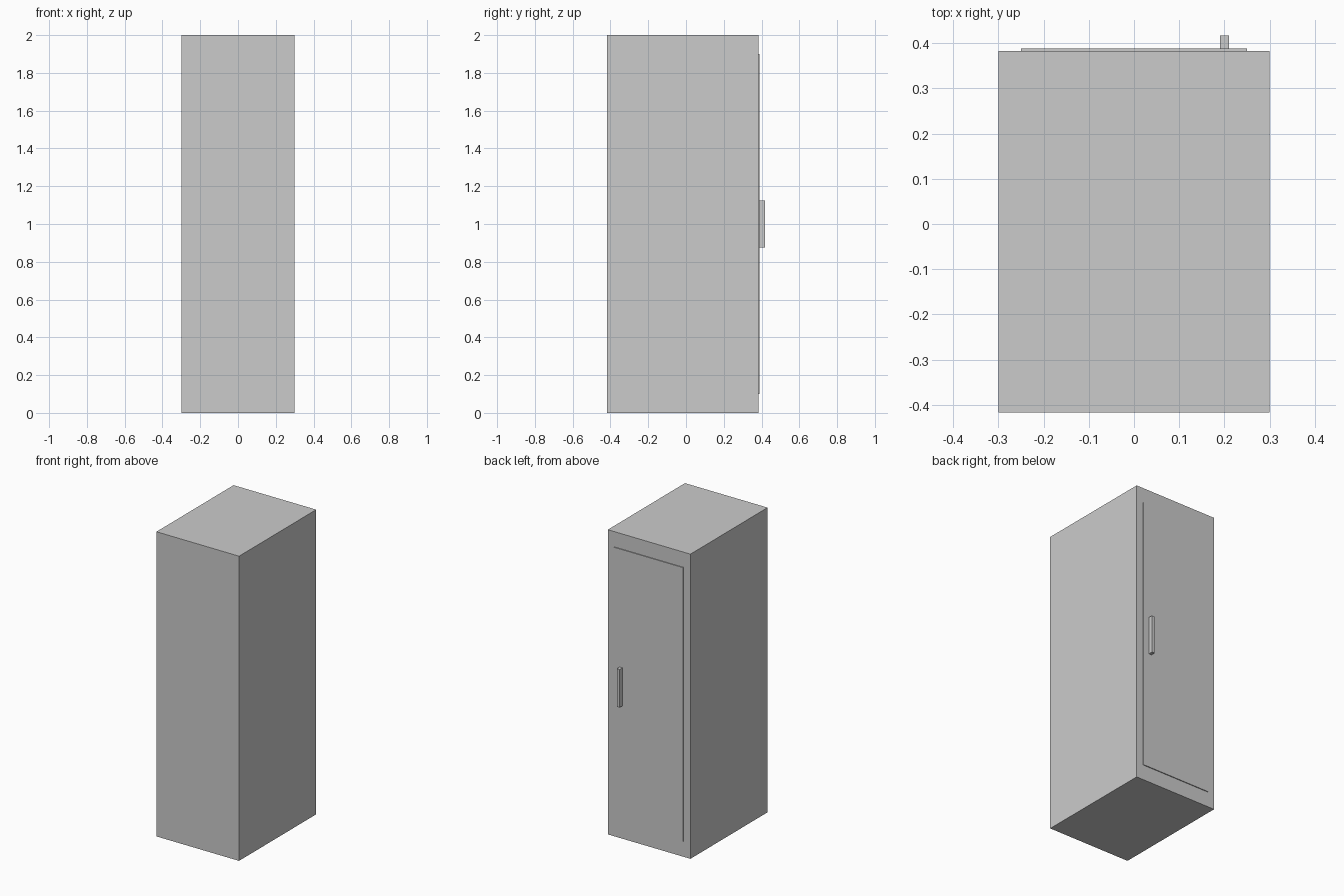
import bpy

if "Cube" in bpy.data.objects:
    bpy.data.objects.remove(bpy.data.objects["Cube"])


def box(name, x, y, z):
    """Axis-aligned box from (min, max) ranges."""
    bpy.ops.mesh.primitive_cube_add(size=1, location=[sum(r) / 2 for r in (x, y, z)])
    obj = bpy.context.object
    obj.name = name
    obj.scale = [r[1] - r[0] for r in (x, y, z)]
    bpy.ops.object.transform_apply(location=False, rotation=False, scale=True)
    return obj


BACK, FACE = -0.4175, 0.3825
DOOR_FACE = FACE + 0.0055

# Cabinet body
box("cabinet_body", (-0.3, 0.3), (BACK, FACE), (0, 2))
# Thin door panel standing slightly proud, lightly sunk into the body
box("door_panel", (-0.25, 0.25), (FACE - 0.004, DOOR_FACE), (0.1, 1.9))
# Vertical bar handle
box("door_handle", (0.19, 0.21), (DOOR_FACE - 0.001, 0.4175), (0.875, 1.125))
